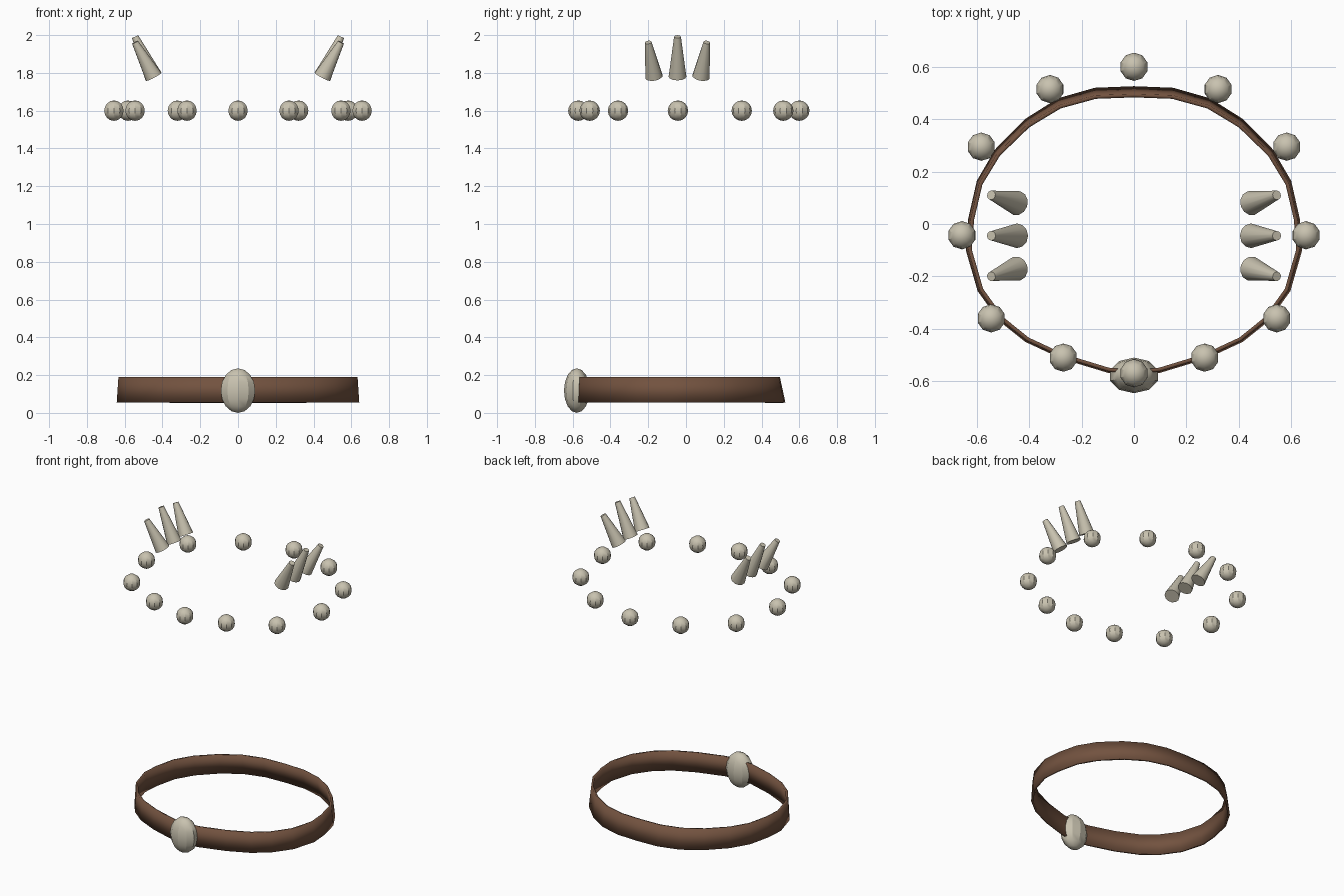
import bpy
from math import radians
from mathutils import Vector

if "Cube" in bpy.data.objects:
    bpy.data.objects.remove(bpy.data.objects["Cube"])


def material(name, rgb):
    m = bpy.data.materials.new(name)
    m.diffuse_color = (*rgb, 1)
    m.use_nodes = True
    m.node_tree.nodes["Principled BSDF"].inputs["Base Color"].default_value = m.diffuse_color
    return m


bone = material("bone", (0.58, 0.54, 0.43))
leather = material("leather", (0.17, 0.085, 0.05))


def finish(ob, name, mat, angle=30):
    ob.name = name
    ob.data.materials.append(mat)
    bpy.ops.object.select_all(action='DESELECT')
    ob.select_set(True)
    bpy.context.view_layer.objects.active = ob
    bpy.ops.object.shade_smooth_by_angle(angle=radians(angle))
    return ob


def ball(name, loc, size):
    bpy.ops.mesh.primitive_uv_sphere_add(segments=10, ring_count=8, radius=1, location=loc)
    ob = bpy.context.object
    ob.scale = size
    return finish(ob, name, bone)


def spike(name, base, tip):
    base, tip = Vector(base), Vector(tip)
    axis = tip - base
    bpy.ops.mesh.primitive_cone_add(vertices=12, radius1=0.047, radius2=0.018,
                                    depth=axis.length, location=(base + tip) / 2)
    ob = bpy.context.object
    ob.rotation_euler = axis.to_track_quat('Z', 'Y').to_euler()
    return finish(ob, name, bone, 40)


# Belt: right half outline from front to back, mirrored to a closed loop
half = [(0.0, -0.578), (0.10, -0.568), (0.275, -0.515), (0.415, -0.45), (0.515, -0.37),
        (0.597, -0.256), (0.642, -0.10), (0.633, 0.02), (0.60, 0.165), (0.53, 0.285),
        (0.414, 0.402), (0.29, 0.48), (0.15, 0.52), (0.0, 0.526)]
loop = half + [(-x, y) for x, y in half[-2:0:-1]]
n = len(loop)
verts = [(x, y, 0.056) for x, y in loop]
verts += [(x * 0.986, y * (0.945 if y > 0 else 0.99), 0.19) for x, y in loop]
faces = [(i, (i + 1) % n, n + (i + 1) % n, n + i) for i in range(n)]
mesh = bpy.data.meshes.new("belt")
mesh.from_pydata(verts, [], faces)
belt = bpy.data.objects.new("belt", mesh)
bpy.context.collection.objects.link(belt)
thick = belt.modifiers.new("thickness", 'SOLIDIFY')
thick.thickness = 0.014
thick.offset = -1
finish(belt, "belt", leather)

# Buckle
ball("buckle", (0, -0.578, 0.118), (0.096, 0.068, 0.118))

# Necklace beads
ball("bead_front", (0, -0.57, 1.6), (0.054,) * 3)
ball("bead_back", (0, 0.6, 1.6), (0.054,) * 3)
for side, s in (("right", 1), ("left", -1)):
    for i, (x, y) in enumerate([(0.27, -0.51), (0.545, -0.36), (0.657, -0.043),
                                (0.583, 0.295), (0.321, 0.515)]):
        ball(f"bead_{side}_{i}", (s * x, y, 1.6), (0.054,) * 3)

    # Shoulder spikes, fanned outwards
    for k, part in ((-1, "front"), (0, "middle"), (1, "back")):
        spike(f"spike_{side}_{part}",
              (s * 0.447, -0.045 + 0.125 * k, 1.78),
              (s * 0.545, -0.045 + 0.155 * k, 1.992 - 0.03 * abs(k)))
